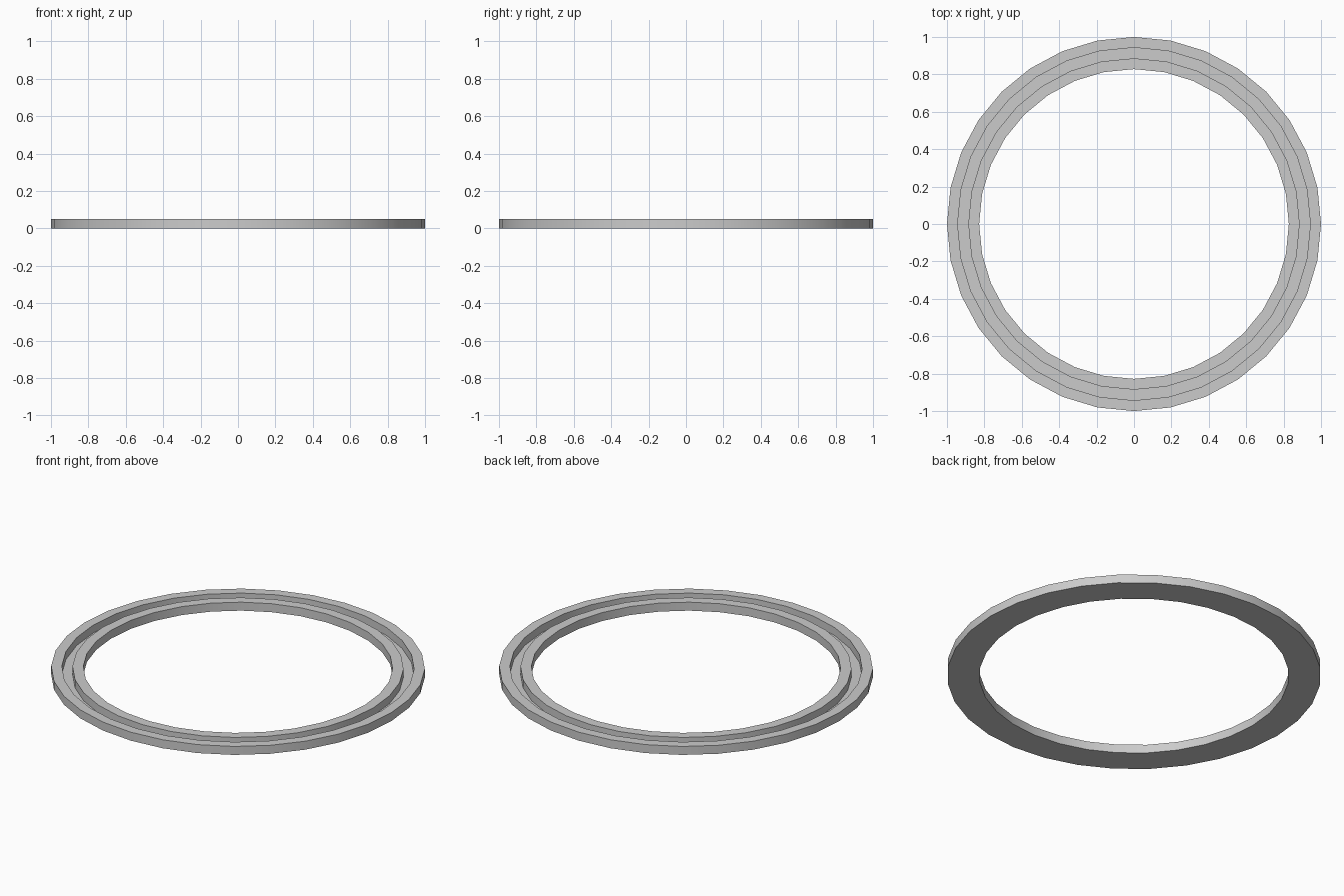
import bpy, bmesh, math

if "Cube" in bpy.data.objects:
    bpy.data.objects.remove(bpy.data.objects["Cube"])

SIDES = 32
H = 0.05        # rim height
FLOOR = 0.003   # thin web under the groove

# Ring cross-section (radius, z): two rims with a groove between them
profile = [
    (1.0, 0), (1.0, H), (0.943, H), (0.943, FLOOR),
    (0.886, FLOOR), (0.886, H), (0.828, H), (0.828, 0),
]

# Sweep the closed cross-section around z
bm = bmesh.new()
rings = []
for i in range(SIDES):
    a = 2 * math.pi * i / SIDES
    rings.append([bm.verts.new((r * math.cos(a), r * math.sin(a), z)) for r, z in profile])
n = len(profile)
for i in range(SIDES):
    p, q = rings[i], rings[(i + 1) % SIDES]
    for j in range(n):
        k = (j + 1) % n
        bm.faces.new((p[j], q[j], q[k], p[k]))
bmesh.ops.recalc_face_normals(bm, faces=bm.faces)

mesh = bpy.data.meshes.new("grooved_ring")
bm.to_mesh(mesh)
bm.free()
ring = bpy.data.objects.new("grooved_ring", mesh)
bpy.context.collection.objects.link(ring)

# Smooth walls, sharp rim edges
bpy.context.view_layer.objects.active = ring
ring.select_set(True)
bpy.ops.object.shade_smooth_by_angle(angle=math.radians(30))
